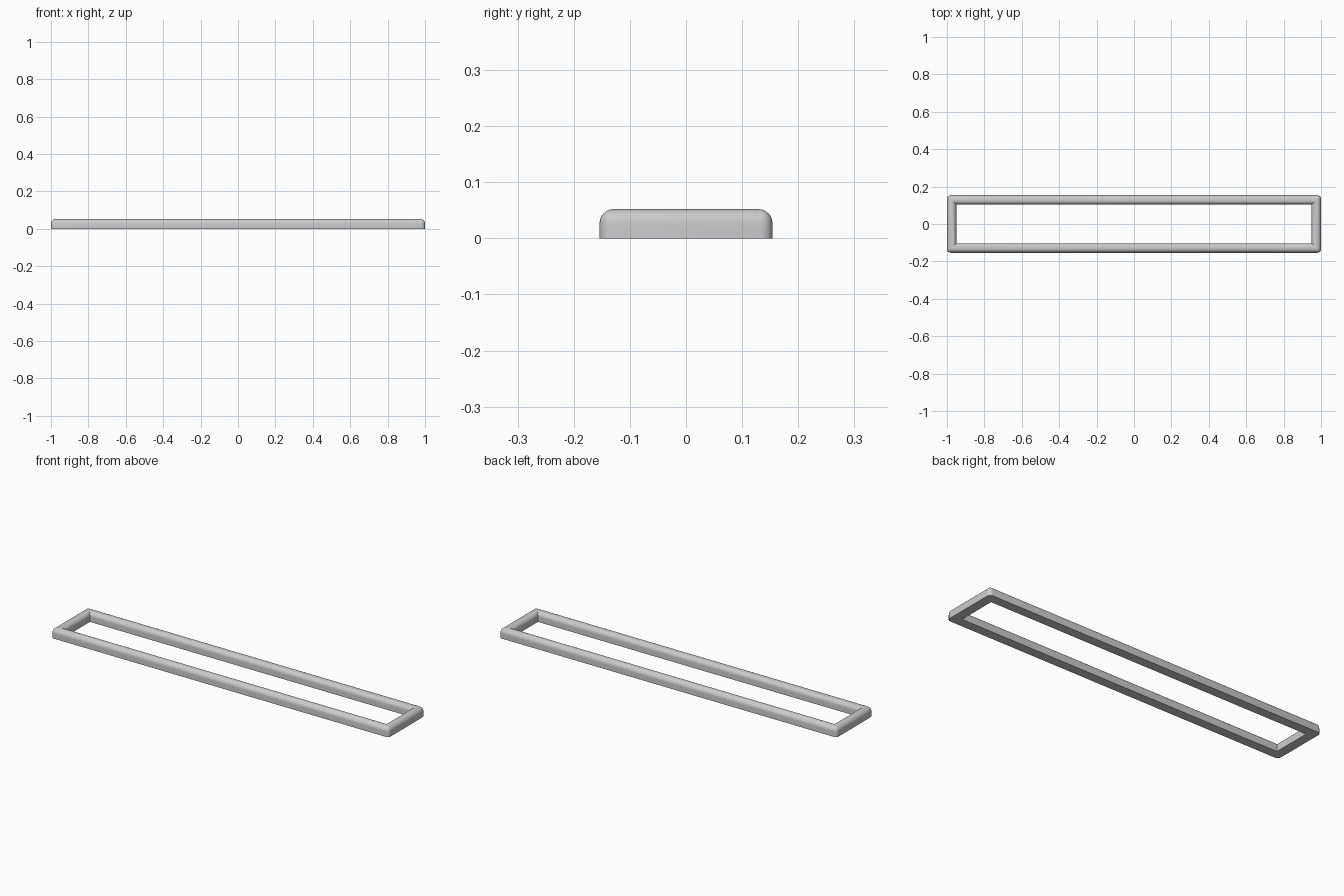
import bpy, bmesh, math

if "Cube" in bpy.data.objects:
    bpy.data.objects.remove(bpy.data.objects["Cube"])

HX, HY = 1.0, 0.154      # outer half sizes
W, H = 0.05, 0.052       # bar width and height
R = 0.02                 # outer corner rounding in plan
SEG = 6                  # segments per rounded corner

# Bar cross-section: flat base, straight walls, half-round top (inset, height)
r = W / 2
profile = [(0, 0)]
profile += [(r - r * math.cos(math.pi * i / 16), H - r + r * math.sin(math.pi * i / 16))
            for i in range(17)]
profile.append((W, 0))


def ring(bm, inset, z):
    """Rectangle with rounded corners, inset from the outer outline."""
    rad = max(R - inset, 0)
    cx, cy = HX - max(R, inset), HY - max(R, inset)
    verts = []
    for k, (sx, sy) in enumerate([(1, 1), (-1, 1), (-1, -1), (1, -1)]):
        for i in range(SEG + 1):
            a = (k + i / SEG) * math.pi / 2
            verts.append(bm.verts.new((sx * cx + rad * math.cos(a),
                                       sy * cy + rad * math.sin(a), z)))
    return verts


# Sweep the cross-section round the frame
bm = bmesh.new()
rings = [ring(bm, d, z) for d, z in profile]
n = len(rings[0])
for j in range(len(rings)):
    a, b = rings[j], rings[(j + 1) % len(rings)]
    for i in range(n):
        k = (i + 1) % n
        bm.faces.new((a[i], a[k], b[k], b[i]))
bmesh.ops.remove_doubles(bm, verts=bm.verts, dist=1e-5)
bmesh.ops.recalc_face_normals(bm, faces=bm.faces)

mesh = bpy.data.meshes.new("rectangular_frame")
bm.to_mesh(mesh)
bm.free()
frame = bpy.data.objects.new("rectangular_frame", mesh)
bpy.context.collection.objects.link(frame)
bpy.context.view_layer.objects.active = frame
frame.select_set(True)
bpy.ops.object.shade_smooth_by_angle(angle=math.radians(35))
